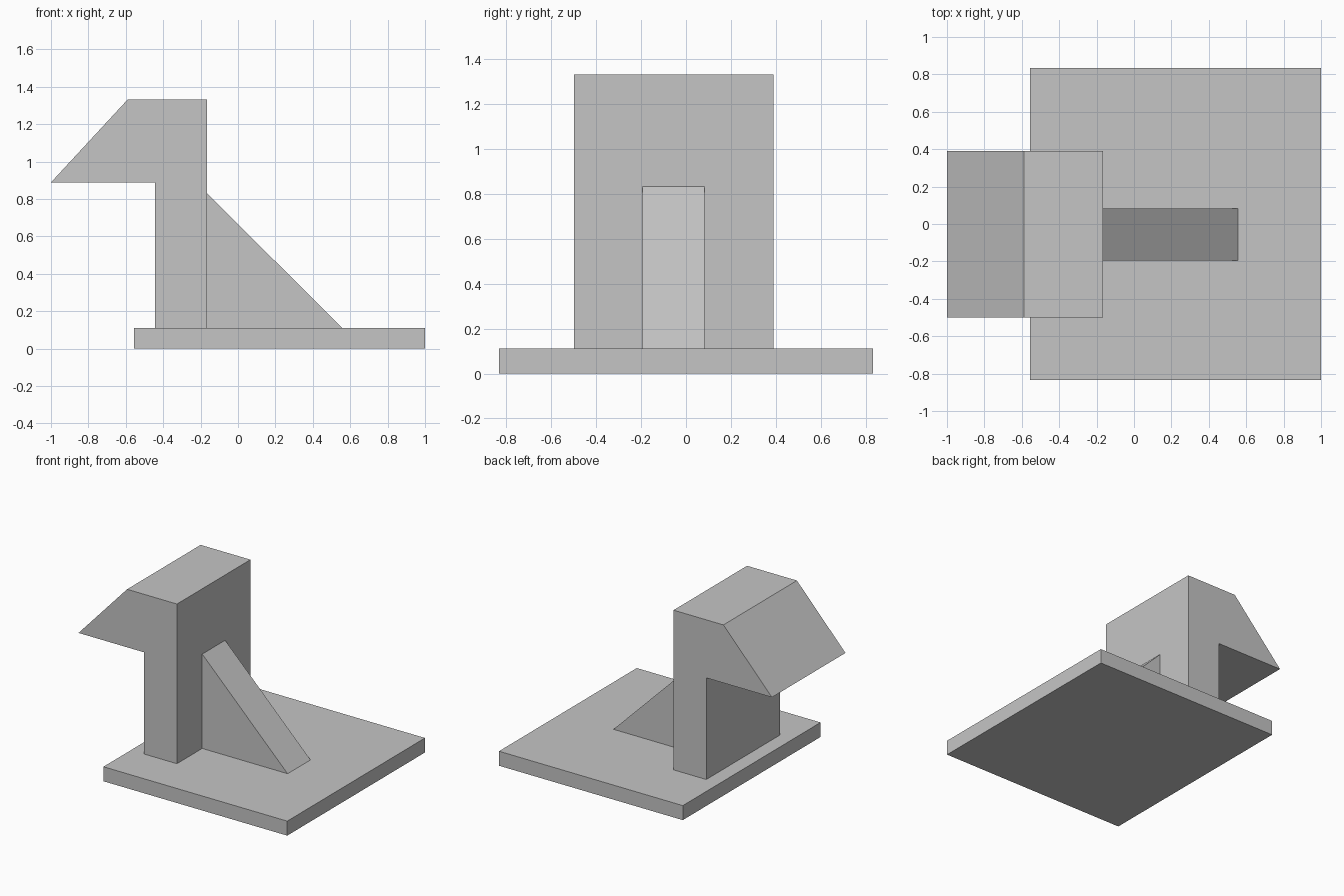
import bpy
import bmesh

cube = bpy.data.objects.get("Cube")
if cube:
    bpy.data.objects.remove(cube, do_unlink=True)

# Single plain grey
grey = bpy.data.materials.new("plain_grey")
grey.use_nodes = True
colour = (0.56, 0.56, 0.56, 1)
grey.diffuse_color = colour
grey.node_tree.nodes["Principled BSDF"].inputs["Base Color"].default_value = colour


def extrude_profile(name, profile, y_front, y_back):
    """Extrude an x-z outline from y_front to y_back."""
    bm = bmesh.new()
    face = bm.faces.new([bm.verts.new((x, y_front, z)) for x, z in profile])
    result = bmesh.ops.extrude_face_region(bm, geom=[face])
    moved = [v for v in result["geom"] if isinstance(v, bmesh.types.BMVert)]
    bmesh.ops.translate(bm, verts=moved, vec=(0, y_back - y_front, 0))
    bmesh.ops.recalc_face_normals(bm, faces=bm.faces)
    mesh = bpy.data.meshes.new(name)
    bm.to_mesh(mesh)
    bm.free()
    mesh.materials.append(grey)
    obj = bpy.data.objects.new(name, mesh)
    bpy.context.collection.objects.link(obj)
    return obj


BASE_TOP = 0.111
WALL_BACK = -0.167

# Flat rectangular base
extrude_profile("base_plate",
                [(-0.556, 0), (1, 0), (1, BASE_TOP), (-0.556, BASE_TOP)],
                -0.833, 0.833)

# Upright wall with a sloped overhanging head
extrude_profile("upright_with_overhang",
                [(-0.444, BASE_TOP), (WALL_BACK, BASE_TOP), (WALL_BACK, 1.333),
                 (-0.589, 1.333), (-1, 0.889), (-0.444, 0.889)],
                -0.5, 0.389)

# Triangular brace behind the wall
extrude_profile("support_rib",
                [(WALL_BACK, BASE_TOP), (0.556, BASE_TOP), (WALL_BACK, 0.833)],
                -0.194, 0.083)
